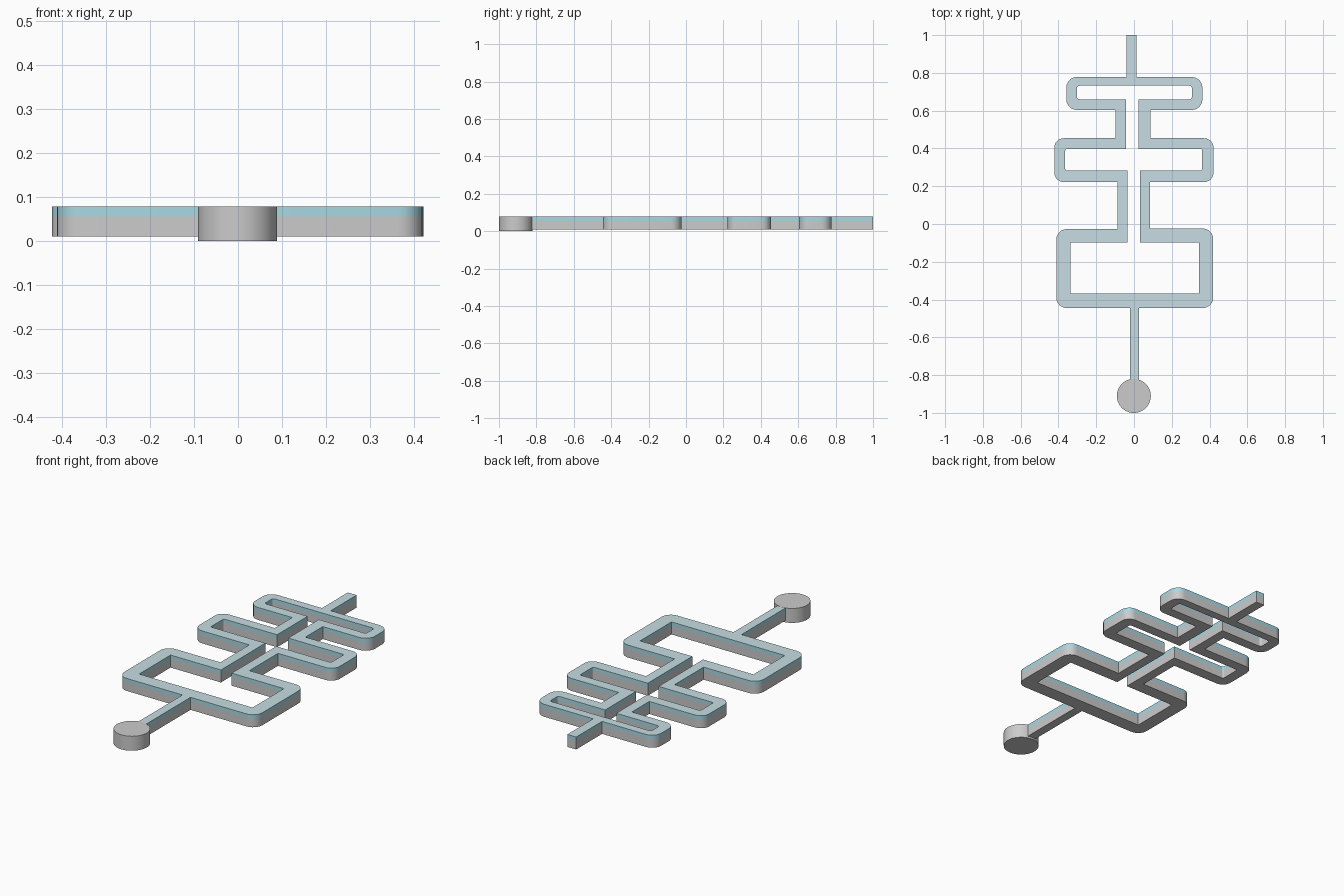
import bpy, bmesh, math
from mathutils import Vector

if "Cube" in bpy.data.objects:
    bpy.data.objects.remove(bpy.data.objects["Cube"])

# Outlines as (x, y, corner radius), anticlockwise from the lower stem
OUTER = [(-.022, -.84, 0), (.026, -.84, 0), (.026, -.445, 0),
         (.419, -.445, .055), (.419, -.024, .055), (.085, -.024, 0), (.085, .222, 0),
         (.421, .222, .05), (.421, .454, .05), (.087, .454, 0), (.087, .604, 0),
         (.362, .604, .055), (.362, .778, .055), (.013, .778, 0), (.013, 1, 0),
         (-.040, 1, 0), (-.040, .778, 0), (-.358, .778, .055), (-.358, .604, .055),
         (-.097, .604, 0), (-.097, .454, 0), (-.422, .454, .05), (-.422, .222, .05),
         (-.087, .222, 0), (-.087, -.027, 0), (-.411, -.027, .055),
         (-.411, -.445, .055), (-.022, -.445, 0)]
INNER = [(-.337, -.368, 0), (.345, -.368, 0), (.345, -.098, 0), (.031, -.098, 0),
         (.031, .284, 0), (.360, .284, .008), (.360, .397, .008), (.024, .397, 0),
         (.024, .660, 0), (.307, .660, .014), (.307, .732, .014), (-.303, .732, .014),
         (-.303, .660, .014), (-.043, .660, 0), (-.043, .397, 0), (-.364, .397, .008),
         (-.364, .284, .008), (-.034, .284, 0), (-.034, -.098, 0), (-.337, -.098, 0)]


def material(name, rgb):
    m = bpy.data.materials.new(name)
    m.diffuse_color = (*rgb, 1)
    m.use_nodes = True
    m.node_tree.nodes["Principled BSDF"].inputs["Base Color"].default_value = m.diffuse_color
    return m


def rounded(points, steps=6):
    """Replace each right-angled corner that has a radius with an arc."""
    out = []
    for i, (x, y, r) in enumerate(points):
        p = Vector((x, y))
        if not r:
            out.append(p)
            continue
        a = (Vector(points[i - 1][:2]) - p).normalized()
        b = (Vector(points[(i + 1) % len(points)][:2]) - p).normalized()
        for k in range(steps + 1):
            t = math.pi / 2 * k / steps
            out.append(p + a * r * (1 - math.sin(t)) + b * r * (1 - math.cos(t)))
    return out


def slab(name, z0, z1, open_side, mats=()):
    """Extrude the ring outline from z0 to z1, leaving the joined side open."""
    bm = bmesh.new()
    rims = [[], []]
    for loop in (rounded(OUTER), rounded(INNER)):
        rows = [[bm.verts.new((p.x, p.y, z)) for p in loop] for z in (z0, z1)]
        for i in range(len(loop)):
            j = (i + 1) % len(loop)
            bm.faces.new((rows[0][i], rows[0][j], rows[1][j], rows[1][i]))
            for rim, row in zip(rims, rows):
                rim.append(bm.edges.get((row[i], row[j])))
    for rim in rims:
        bmesh.ops.triangle_fill(bm, edges=rim, normal=(0, 0, 1), use_beauty=True)
    bmesh.ops.recalc_face_normals(bm, faces=bm.faces[:])
    hidden = [f for f in bm.faces if f.normal.z * open_side > .5]
    bmesh.ops.delete(bm, geom=hidden, context='FACES_ONLY')
    for f in bm.faces:
        if mats and f.normal.z > .5:
            f.material_index = 1
    me = bpy.data.meshes.new(name)
    bm.to_mesh(me)
    bm.free()
    for m in mats:
        me.materials.append(m)
    ob = bpy.data.objects.new(name, me)
    bpy.context.collection.objects.link(ob)
    return ob


def smooth(ob):
    bpy.ops.object.select_all(action='DESELECT')
    ob.select_set(True)
    bpy.context.view_layer.objects.active = ob
    bpy.ops.object.shade_smooth_by_angle(angle=math.radians(30))


# Grey lower wall and teal upper band of the looped frame
teal = material("teal", (.40, .69, .77))
pale_teal = material("pale_teal", (.57, .73, .77))
smooth(slab("looped_frame", .010, .055, 1))
smooth(slab("upper_band", .055, .078, -1, (teal, pale_teal)))

# Round end disc
bpy.ops.mesh.primitive_cylinder_add(vertices=48, radius=.09, depth=.0785,
                                    location=(-.001, -.91, .03925))
disc = bpy.context.object
disc.name = "end_disc"
smooth(disc)
